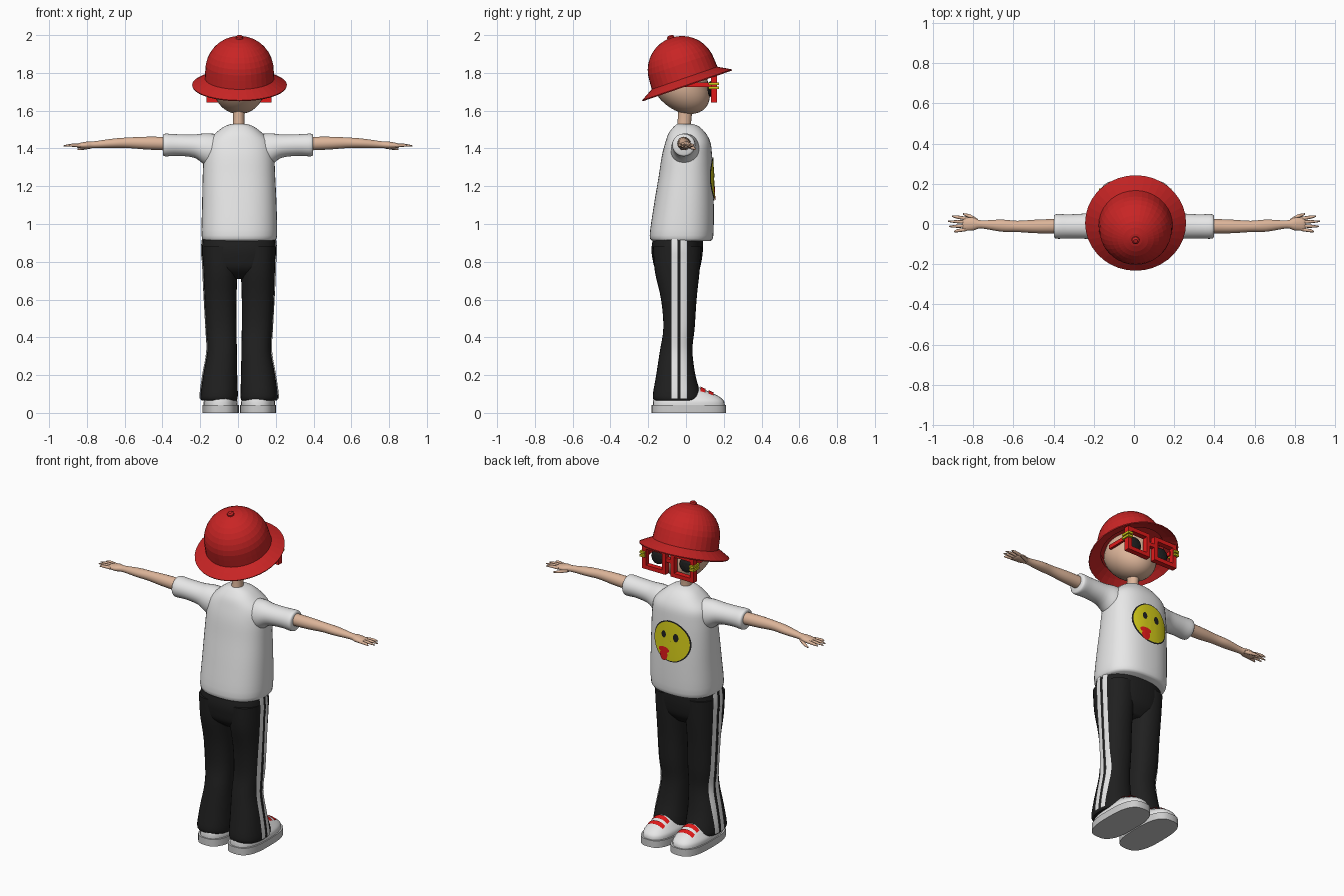
import bpy, bmesh, math
from math import sin, cos, pi
from mathutils import Vector, Matrix
from mathutils.bvhtree import BVHTree

cube = bpy.data.objects.get("Cube")
if cube:
    bpy.data.objects.remove(cube, do_unlink=True)


def material(name, *rgb):
    m = bpy.data.materials.new(name)
    m.use_nodes = True
    m.diffuse_color = (*rgb, 1)
    m.node_tree.nodes["Principled BSDF"].inputs["Base Color"].default_value = (*rgb, 1)
    return m


HAT = material("hat red", .58, .018, .018)
RED = material("bright red", .75, .01, .01)
SKIN = material("skin", .72, .46, .32)
WHITE = material("white cloth", .85, .85, .85)
SOLE = material("sole grey", .6, .6, .6)
BLACK = material("black", .014, .014, .014)
YELLOW = material("yellow", .68, .62, .01)


def finish(name, bm, mat, smooth=True, recalc=True):
    if recalc:
        bmesh.ops.recalc_face_normals(bm, faces=bm.faces)
    me = bpy.data.meshes.new(name)
    bm.to_mesh(me)
    bm.free()
    me.materials.append(mat)
    ob = bpy.data.objects.new(name, me)
    bpy.context.collection.objects.link(ob)
    if smooth:
        bpy.ops.object.select_all(action="DESELECT")
        ob.select_set(True)
        bpy.context.view_layer.objects.active = ob
        bpy.ops.object.shade_smooth_by_angle(angle=math.radians(50))
    return ob


def refine(rows, steps):
    """Catmull-Rom interpolation between cross-sections."""
    out = []
    for i in range(len(rows) - 1):
        p = [rows[max(0, min(len(rows) - 1, i + k))] for k in (-1, 0, 1, 2)]
        for s in range(steps):
            t = s / steps
            out.append([b + .5 * t * (c - a + t * (2*a - 5*b + 4*c - d + t * (3*(b - c) + d - a)))
                        for a, b, c, d in zip(*p)])
    return out + [rows[-1]]


def loft(name, rows, mat, axis="z", side=1, seg=28, power=2.0, steps=4, smooth=True):
    """Rows hold position, centre and radius across, centre and radius in depth."""
    bm = bmesh.new()
    rings = []
    for t, cu, ru, cv, rv in refine(rows, steps):
        ring = []
        for k in range(seg):
            c, s = cos(2*pi*k/seg), sin(2*pi*k/seg)
            u = cu + ru * math.copysign(abs(c) ** (2/power), c)
            v = cv + rv * math.copysign(abs(s) ** (2/power), s)
            ring.append(bm.verts.new((side*u, v, t) if axis == "z" else (side*t, u, v)))
        rings.append(ring)
    for a, b in zip(rings, rings[1:]):
        for k in range(seg):
            j = (k + 1) % seg
            bm.faces.new((a[k], a[j], b[j], b[k]))
    bm.faces.new(rings[0])
    bm.faces.new(rings[-1])
    return finish(name, bm, mat, smooth)


def box(name, centre, size, mat):
    bm = bmesh.new()
    bmesh.ops.create_cube(bm, size=1, matrix=Matrix.Translation(centre) @ Matrix.Diagonal((*size, 1)))
    return finish(name, bm, mat, False)


def patch(name, grid, direction, targets, lift, mat):
    """Drape a grid of points onto the targets along a direction."""
    d = Vector(direction)
    trees = [BVHTree.FromPolygons([v.co for v in o.data.vertices],
                                  [list(p.vertices) for p in o.data.polygons]) for o in targets]
    bm = bmesh.new()
    rows = []
    for row in grid:
        line = []
        for p in row:
            hits = [h for h in (t.ray_cast(Vector(p), d) for t in trees) if h[0]]
            hit = min(hits, key=lambda h: h[3])[0] if hits else trees[0].find_nearest(Vector(p))[0]
            line.append(bm.verts.new(hit - d * lift))
        rows.append(line)
    for a, b in zip(rows, rows[1:]):
        for k in range(len(a) - 1):
            f = bm.faces.new((a[k], a[k+1], b[k+1], b[k]))
            f.normal_update()
            if f.normal.dot(d) > 0:
                f.normal_flip()
    bmesh.ops.remove_doubles(bm, verts=bm.verts, dist=.0001)
    return finish(name, bm, mat, True, False)


def span(a, b, n):
    return [a + (b - a) * i / n for i in range(n + 1)]


# Shirt
def depth(z, cx, rx, y0, y1):
    return (z, cx, rx, (y0 + y1) / 2, (y1 - y0) / 2)


shirt = loft("shirt_body", [depth(*r) for r in (
    (.91, .007, .185, -.175, .13), (.94, .007, .2, -.192, .145), (1.1, .007, .197, -.17, .147),
    (1.25, .005, .192, -.145, .143), (1.36, .005, .186, -.128, .138), (1.43, .005, .172, -.11, .13),
    (1.48, .005, .125, -.092, .105), (1.515, .005, .08, -.065, .07), (1.53, .005, .04, -.045, .035))],
    WHITE, seg=40, power=2.4)

# Sleeves, arms and hands
for side, label in ((1, "left"), (-1, "right")):
    loft(label + "_sleeve", [(.1, 0, .08, 1.385, .09), (.17, -.005, .075, 1.395, .085),
                             (.23, -.01, .064, 1.412, .062), (.32, -.012, .06, 1.418, .057),
                             (.385, -.012, .061, 1.418, .06), (.398, -.012, .05, 1.418, .05)],
         WHITE, "x", side)
    loft(label + "_arm", [(.36, -.01, .036, 1.425, .036), (.48, -.012, .034, 1.428, .034),
                          (.58, -.012, .028, 1.43, .028), (.66, -.008, .03, 1.427, .025),
                          (.76, -.002, .02, 1.42, .018), (.8, 0, .032, 1.417, .019),
                          (.84, 0, .032, 1.415, .014), (.853, 0, .028, 1.414, .008)],
         SKIN, "x", side, seg=20)
    for k, tip in enumerate((.895, .92, .925, .905)):
        y = -.026 + .0175 * k
        loft(f"{label}_finger_{k+1}", [(.83, y, .009, 1.415, .009), (.88, y * 1.3, .008, 1.417, .008),
                                       (tip, y * 1.45, .003, 1.413, .003)], SKIN, "x", side, seg=8, steps=2)
    loft(label + "_thumb", [(.775, .012, .012, 1.41, .01), (.815, .037, .011, 1.402, .009),
                            (.85, .05, .004, 1.395, .004)], SKIN, "x", side, seg=8, steps=2)

# Trousers with side stripes
hips = loft("trouser_hips", [depth(*r) for r in (
    (.71, .005, .1, -.1, .03), (.76, .005, .175, -.16, .07), (.82, .005, .193, -.178, .085),
    (.88, .005, .195, -.182, .09), (.96, .005, .185, -.165, .09))], BLACK, seg=36, power=2.3)
legs = []
for side, label in ((1, "left"), (-1, "right")):
    off = .006 * side
    legs.append(loft(label + "_trouser_leg", [depth(z, x + off, r, a, b) for z, x, r, a, b in (
        (.065, .106, .093, -.165, .07), (.09, .106, .099, -.176, .08), (.2, .1, .09, -.158, .05),
        (.33, .09, .078, -.138, .034), (.45, .094, .08, -.12, .046), (.6, .098, .084, -.132, .056),
        (.75, .099, .09, -.165, .072), (.88, .098, .095, -.175, .082))], BLACK, side=side, power=2.3))
    for k, y in enumerate((-.077, -.028)):
        patch(f"{label}_stripe_{k+1}", [[(side, c, z) for c in span(y, y + .033, 4)]
                                        for z in span(.075, .93, 40)],
              (-side, 0, 0), [hips, legs[-1]], .006, WHITE)

# Shoes
for side, label in ((1, "left"), (-1, "right")):
    x = .099 + .007 * side
    loft(label + "_sole", [depth(z, x, .096, -.182, .213) for z in (0, .042)], SOLE,
         side=side, power=2.8, steps=1, seg=36)
    upper = loft(label + "_shoe", [depth(*r) for r in (
        (.04, x, .09, -.175, .206), (.065, x, .088, -.174, .2), (.09, x, .072, -.168, .17),
        (.115, x, .055, -.155, .115), (.135, x, .04, -.14, .07))], WHITE, side=side, power=2.5)
    for k, y in enumerate((.078, .12)):
        patch(f"{label}_strap_{k+1}", [[(side * (x + c), q, 1) for c in span(-.052, .052, 10)]
                                       for q in span(y, y + .025, 4)], (0, 0, -1), [upper], .007, RED)


# Chest badge
def badge(name, x, z, rx, rz, lift, mat):
    grid = [[(x + r*rx*cos(a), 1, z + r*rz*sin(a)) for a in span(0, 2*pi, 32)] for r in span(.01, 1, 8)]
    patch(name, grid, (0, -1, 0), [shirt], lift, mat)


badge("badge_rim", 0, 1.24, .122, .122, .003, BLACK)
badge("badge_face", 0, 1.24, .115, .115, .006, YELLOW)
badge("badge_left_eye", .045, 1.275, .015, .021, .008, BLACK)
badge("badge_right_eye", -.035, 1.27, .017, .024, .008, BLACK)
badge("badge_mouth", .042, 1.183, .036, .018, .008, RED)
badge("badge_tongue", .042, 1.155, .026, .034, .009, RED)

# Head and neck
bm = bmesh.new()
bmesh.ops.create_uvsphere(bm, u_segments=32, v_segments=18, radius=1)
for v in bm.verts:
    v.co = (.006 + .138 * v.co.x, -.03 + .148 * v.co.y, 1.73 + .148 * v.co.z)
    if v.co.z < 1.73:                                   # jaw pulled forward
        v.co.y += .35 * (1.73 - v.co.z)
finish("head", bm, SKIN)
loft("neck", [(1.48, .004, .035, -.012, .04), (1.55, .004, .03, -.008, .036),
              (1.63, .004, .032, 0, .04)], SKIN, seg=20)

# Glasses with dark eyes
for side, label in ((1, "left"), (-1, "right")):
    cx, cz, w, h, bar = .006 + side * .094, 1.715, .155, .145, .024
    for s, a, b in ((1, "outer", "top"), (-1, "inner", "bottom")):
        box(f"{label}_frame_{a}", (cx + side * s * (w - bar) / 2, .148, cz), (bar, .032, h), RED)
        box(f"{label}_frame_{b}", (cx, .148, cz + s * (h - bar) / 2), (w, .032, bar), RED)
    box(label + "_temple", (.006 + side * .148, .06, 1.738), (.014, .16, .024), RED)
    for k in (0, 1):
        box(f"{label}_hinge_band_{k+1}", (.006 + side * .165, .147, 1.722 + .02 * k),
            (.03, .058, .013), YELLOW)
    bm = bmesh.new()
    bmesh.ops.create_icosphere(bm, subdivisions=2, radius=1, matrix=Matrix.Translation(
        (cx, .128, cz)) @ Matrix.Diagonal((.042, .014, .042, 1)))
    finish(label + "_eye", bm, BLACK, False)
box("glasses_bridge", (.006, .148, 1.73), (.05, .024, .022), RED)

# Tilted hat: dome, band, brim and button
arc = [(.18 * cos(a), 0, .18 * sin(a) + .001, 0, .18 * sin(a) + .001) for a in span(0, pi / 2, 9)]
brim = [(t, 0, r, 0, r) for t, r in ((-.045, .184), (-.062, .215), (-.083, .251),
                                     (-.089, .249), (-.068, .212), (-.052, .176), (.0, .172))]
hat = loft("hat", arc + brim, HAT, seg=36, steps=1, smooth=False)
button = loft("hat_button", [(.176, 0, .02, 0, .02), (.187, 0, .019, 0, .019), (.194, 0, .01, 0, .01)],
              HAT, seg=12, steps=1, smooth=False)
for ob in (hat, button):
    ob.rotation_euler.x = math.radians(19)
    ob.location = (.008, -.022, 1.815)
